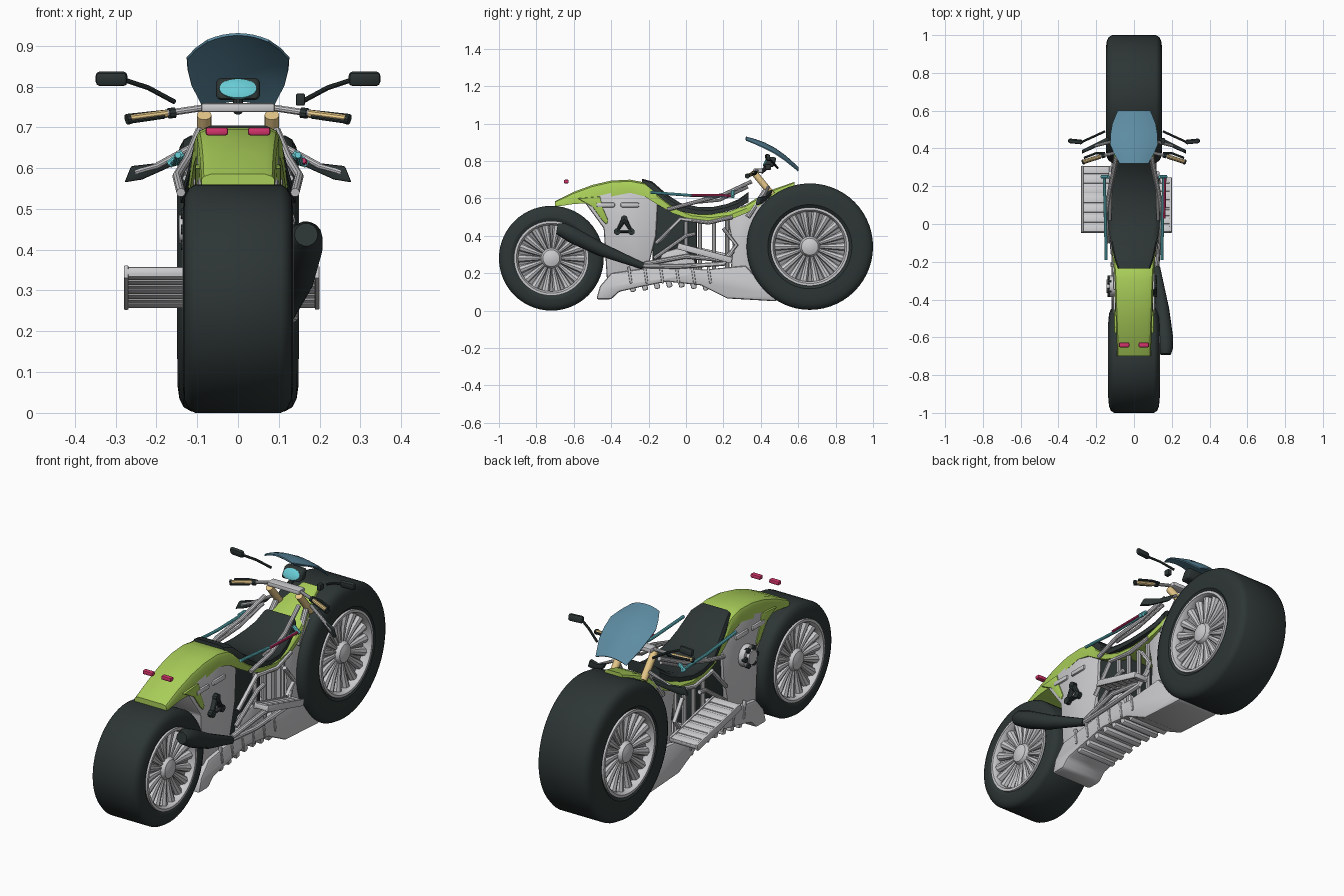
import bpy, bmesh, math
from mathutils import Vector

if "Cube" in bpy.data.objects:
    bpy.data.objects.remove(bpy.data.objects["Cube"])


def mat(name, r, g, b):
    m = bpy.data.materials.new(name)
    m.diffuse_color = (r, g, b, 1)
    m.use_nodes = True
    m.node_tree.nodes["Principled BSDF"].inputs["Base Color"].default_value = m.diffuse_color
    return m


BLACK = mat("rubber black", 0.026, 0.036, 0.035)
GREY = mat("silver grey", 0.60, 0.60, 0.62)
DARK = mat("shadow grey", 0.30, 0.30, 0.31)
GREEN = mat("lime green", 0.40, 0.62, 0.10)
GLASS = mat("slate blue", 0.11, 0.26, 0.36)
TEAL = mat("teal", 0.14, 0.60, 0.66)
RED = mat("crimson", 0.66, 0.035, 0.15)
TAN = mat("tan", 0.80, 0.58, 0.25)


def make(name, verts, faces, m):
    me = bpy.data.meshes.new(name)
    me.from_pydata(verts, [], faces)
    bm = bmesh.new()
    bm.from_mesh(me)
    bmesh.ops.recalc_face_normals(bm, faces=bm.faces)
    bm.to_mesh(me)
    bm.free()
    me.materials.append(m)
    ob = bpy.data.objects.new(name, me)
    bpy.context.collection.objects.link(ob)
    return ob


def bevel(ob, width, seg=2):
    b = ob.modifiers.new("bevel", 'BEVEL')
    b.width, b.segments, b.limit_method = width, seg, 'ANGLE'
    return ob


def loft(name, rings, m, closed=True, caps=True):
    n = len(rings[0])
    verts = [p for r in rings for p in r]
    faces = []
    for i in range(len(rings) - 1):
        for j in range(n if closed else n - 1):
            k = (j + 1) % n
            faces.append((i * n + j, i * n + k, (i + 1) * n + k, (i + 1) * n + j))
    if caps:
        faces += [tuple(range(n)), tuple(range(len(verts) - n, len(verts)))]
    return make(name, verts, faces, m)


def prism(name, outline, x0, x1, m, bev=0.012):
    """Side outline in (y, z) extruded across x."""
    return bevel(loft(name, [[(x, y, z) for y, z in outline] for x in (x0, x1)], m), bev)


def box(name, c, size, m, bev=0.006, rot=(0, 0, 0)):
    x, y, z = (s / 2 for s in size)
    ob = loft(name, [[(a, -y, -z), (a, y, -z), (a, y, z), (a, -y, z)] for a in (-x, x)], m)
    ob.location, ob.rotation_euler = c, rot
    return bevel(ob, bev) if bev else ob


def lathe(name, profile, c, m, n=56, closed=True):
    """Profile of (x, radius) turned around the x axis."""
    rings = []
    for i in range(n + 1):
        a = 2 * math.pi * i / n
        rings.append([(x, r * math.cos(a), r * math.sin(a)) for x, r in profile])
    ob = loft(name, rings, m, closed, False)
    bm = bmesh.new()
    bm.from_mesh(ob.data)
    bmesh.ops.remove_doubles(bm, verts=bm.verts, dist=1e-5)
    bmesh.ops.recalc_face_normals(bm, faces=bm.faces)
    bm.to_mesh(ob.data)
    bm.free()
    ob.location = c
    return ob


def tubes(name, paths, r, m, radii=None, res=3):
    cu = bpy.data.curves.new(name, 'CURVE')
    cu.dimensions, cu.bevel_depth, cu.bevel_resolution, cu.use_fill_caps = '3D', r, res, True
    for path in paths:
        sp = cu.splines.new('POLY')
        sp.points.add(len(path) - 1)
        for i, p in enumerate(path):
            sp.points[i].co = (*p, 1)
            sp.points[i].radius = radii[i] if radii else 1
    cu.materials.append(m)
    ob = bpy.data.objects.new(name, cu)
    bpy.context.collection.objects.link(ob)
    return ob


# Wheels: tyre, rim, dished disc, spokes and domed hub
def wheel(name, c, R, W, rim):
    half = [(.9, rim), (1, rim + .02), (1, R - .06), (.97, R - .03), (.9, R - .01), (.78, R)]
    prof = [(W * a, r) for a, r in half] + [(-W * a, r) for a, r in reversed(half)]
    lathe(name + "_tyre", prof, c, BLACK)
    disc = [(W * .76, rim), (W * .64, .12), (W * .64, 0), (-W * .64, 0), (-W * .64, .12), (-W * .76, rim)]
    lathe(name + "_disc", disc, c, DARK)
    spokes = []
    for s in (-1, 1):
        lathe(name + "_rim", [(s * W * .7, rim + .005), (s * W * 1.01, rim + .005), (s * W * 1.01, rim - .008),
                              (s * W * .9, rim - .018), (s * W * .7, rim - .018)], c, GREY)
        lathe(name + "_hub", [(s * W * .5, 0), (s * W * .5, .056), (s * W * .82, .055), (s * W * .93, .045),
                              (s * W * .98, .025), (s * W, 0)], c, GREY, 32, False)
        for i in range(18):
            a = 2 * math.pi * i / 18
            d = Vector((0, math.cos(a), math.sin(a)))
            spokes.append([Vector((s * W * x, 0, 0)) + d * r
                           for x, r in ((.76, .05), (.74, rim * .6), (.76, rim - .012))])
    tubes(name + "_spokes", spokes, .0165, GREY, [.55, 1, 1.4], 2).location = c


wheel("rear_wheel", (0, -.72, .28), .28, .135, .195)
wheel("front_wheel", (0, .662, .342), .338, .148, .205)


# Fender and body band, seat: rounded sections along y (y, top z, bottom z, half width)
def shell(name, sections, m):
    rings = []
    for y, t, b, w in sections:
        e = min(.022, (t - b) * .45)
        rings.append([(-w, y, b), (-w, y, t - e), (-w * .93, y, t - e * .4), (-w * .75, y, t),
                      (w * .75, y, t), (w * .93, y, t - e * .4), (w, y, t - e), (w, y, b)])
    return loft(name, rings, m)


shell("fender_body", [(-.70, .585, .555, .09), (-.6, .635, .57, .092), (-.5, .672, .575, .096),
                      (-.4, .695, .61, .1), (-.3, .7, .63, .102), (-.22, .685, .61, .108),
                      (-.15, .63, .565, .115), (-.07, .57, .52, .122), (.03, .525, .485, .128),
                      (.13, .515, .475, .128), (.23, .53, .485, .122), (.32, .565, .52, .112),
                      (.4, .615, .565, .1), (.47, .65, .605, .08), (.58, .688, .66, .05)], GREEN)
shell("seat", [(-.235, .705, .675, .085), (-.18, .69, .64, .105), (-.1, .62, .575, .122),
               (-.03, .575, .53, .135), (.06, .555, .515, .141), (.14, .553, .515, .138),
               (.22, .57, .53, .122), (.28, .595, .55, .105), (.335, .635, .58, .09)], BLACK)
prism("fender_edge", [(-.58, .6), (-.5, .555), (-.45, .485), (-.425, .46), (-.415, .48), (-.445, .55), (-.46, .61)],
      -.105, .105, GREEN, .004)

# Grey bodywork: rear panel, lower hull, neck and dark engine core
prism("rear_panel", [(-.55, .59), (-.44, .44), (-.42, .12), (-.22, .16), (-.16, .4), (-.15, .57),
                     (-.22, .63), (-.35, .66)], -.1, .1, GREY)
prism("lower_hull", [(-.48, .06), (-.4, .06), (-.36, .1), (-.25, .125), (-.1, .155), (.08, .135), (.22, .065),
                     (.48, .05), (.52, .08), (.4, .15), (.32, .24), (.1, .22), (-.12, .24), (-.4, .2), (-.46, .13)],
      -.118, .118, GREY)
prism("neck", [(.23, .1), (.38, .1), (.36, .4), (.45, .6), (.3, .56), (.22, .5), (.25, .35)],
      -.1, .1, GREY)
prism("engine_core", [(-.18, .2), (.06, .2), (.06, .5), (-.05, .52), (-.18, .58)], -.085, .085, BLACK, .01)
prism("engine_block", [(-.16, .2), (.07, .2), (.04, .29), (-.03, .34), (-.13, .31)], -.112, .112, GREY)
for i in range(9):
    y = -.29 + i * .065
    box("belly_rib", (0, y, .162 - abs(i - 3.5) * .008), (.22, .03, .07), GREY, .008, (.3, 0, 0))
for i in range(6):
    for s in (-1, 1):
        box("hull_fin", (s * .115, -.3 + i * .085, .19), (.018, .014, .09), GREY, .005, (.15, 0, 0))

# Frame tubes, struts and seat rails, mirrored
for s in (-1, 1):
    tubes("frame_tubes", [
        [(s * .112, -.16, .36), (s * .125, -.03, .49), (s * .13, .12, .47), (s * .12, .25, .5)],
        [(s * .105, -.17, .28), (s * .11, 0, .4), (s * .11, .05, .41)],
        [(s * .14, -.1, .54), (s * .15, .05, .58), (s * .125, .2, .62), (s * .095, .35, .69)],
        [(s * .12, .2, .44), (s * .125, .27, .35), (s * .12, .22, .29)]], .011, GREY)
    tubes("engine_struts", [[(s * .095, y, .22), (s * .095, y, .49)] for y in (.0, .075, .15, .22)], .012, GREY)
    tubes("seat_rail", [[(s * .128, .02, .575), (s * .122, .18, .59), (s * .09, .33, .66)]], .008, GREY)
    tubes("side_cable", [[(s * .147, -.19, .632), (s * .152, .05, .614), (s * .158, .26, .612)]], .008, TEAL)
    tubes("cable_tip", [[(s * .135, .25, .637), (s * .17, .25, .608)]], .01, TEAL)
    # Panel slots
    for y in (-.43, -.3):
        box("panel_slot", (s * .1, y, .565), (.02, .1, .025), GREY, .008)
tubes("red_cable", [[(.16, .03, .618), (.164, .24, .615)]], .007, RED)

# Right triangular knot and left pulley
tri = [(.108, -.33 + .044 * math.sin(a), .445 + .046 * math.cos(a)) for a in (0, 2.094, 4.189, 6.283)]
tubes("triangle_knot", [tri], .015, BLACK)
tubes("knot_bolts", [[(.1, y, z), (.122, y, z)] for _, y, z in tri[:3]], .018, BLACK)
lathe("left_pulley", [(-.1, 0), (-.1, .055), (-.13, .055), (-.13, .035), (-.145, .035), (-.145, 0)],
      (0, -.33, .45), GREY, 28, False)
tubes("pulley_bolts", [[(-.12, -.33 + .044 * math.cos(a), .45 + .044 * math.sin(a)),
                        (-.14, -.33 + .044 * math.cos(a), .45 + .044 * math.sin(a))]
                       for a in (k * math.pi / 3 for k in range(6))], .013, BLACK)

# Exhaust and its pipes
tubes("exhaust", [[(.167, -.69, .437), (.167, -.66, .432), (.163, -.6, .4), (.15, -.45, .325), (.12, -.23, .238)]],
      .044, BLACK, [.65, .9, 1, .82, .42], 5)
tubes("exhaust_pipes", [[(.12, -.24, .24), (.135, -.05, .235), (.135, .2, .25), (.12, .25, .32)],
                        [(.12, -.22, .25), (.135, 0, .29), (.125, .2, .27)]], .013, GREY)

# Sloping footboards made of a frame and slats
for name, x0, x1, y1 in (("left_board", -.28, -.12, .31), ("right_board", .12, .2, .25)):
    xc, w, L = (x0 + x1) / 2, x1 - x0, y1 + .05
    slope, yc, zc = math.atan2(-.08, L), (y1 - .05) / 2, .307
    box(name, (xc, yc, zc), (w, L, .016), GREY, .004, (slope, 0, 0))
    for i in range(7):
        t = (i + .5) / 7 - .5
        box(name + "_slat", (xc, yc + t * L, zc - t * .08), (w - .015, L / 7 * .8, .026), GREY, .005, (slope, 0, 0))
    for e in (x0 + .006, x1 - .006):
        box(name + "_edge", (e, yc, zc), (.012, L, .034), GREY, .004, (slope, 0, 0))

# Forks, handlebar, grips, mirrors and side wings
tubes("handlebar", [[(-.205, .352, .73), (-.085, .38, .748), (.085, .38, .748), (.205, .352, .73)]], .0085, GREY)
box("bar_clamp", (0, .385, .748), (.18, .05, .022), GREY)
for s in (-1, 1):
    tubes("fork", [[(s * .083, .37, .73), (s * .083, .46, .62)]], .018, TAN, None, 5)
    tubes("fork_lower", [[(s * .083, .43, .65), (s * .1, .33, .5)]], .014, GREY)
    tubes("grip", [[(s * .175, .359, .733), (s * .27, .329, .72)]], .0105, TAN)
    tubes("grip_stripe", [[(s * .18, .35, .726), (s * .27, .321, .713)]], .005, BLACK)
    tubes("grip_rings", [[(s * .155, .365, .736), (s * .17, .36, .734)],
                         [(s * .265, .33, .721), (s * .273, .327, .719)]], .0135, BLACK)
    tubes("brake_lever", [[(s * .155, .375, .74), (s * .2, .375, .735), (s * .265, .35, .728)]], .006, BLACK)
    tubes("mirror_arm", [[(s * .155, .49, .762), (s * .22, .46, .797), (s * .275, .435, .815)]], .006, BLACK)
    box("mirror", (s * .31, .437, .819), (.078, .022, .036), BLACK, .01, (.2, 0, s * .1))
    wing = [(.13, .645), (.2, .612), (.262, .605), (.278, .565), (.235, .572), (.15, .61)]
    bevel(loft("side_wing", [[(s * x, y + (.27 - x) * .5, z) for x, z in wing] for y in (.375, .395)], BLACK), .004)
    tubes("wing_stay", [[(s * .1, .44, .66), (s * .2, .415, .605), (s * .255, .39, .59)]], .008, GREY)
    # Tail lamps
    box("tail_lamp", (s * .052, -.64, .69), (.055, .026, .02), RED, .006)
box("bar_switch", (.153, .44, .768), (.022, .03, .03), BLACK, .004)

# Instrument pod with a tilted glowing dome
bevel(prism("instrument_pod", [(.412, .767), (.47, .767), (.485, .82), (.445, .822)], -.054, .054, BLACK, .012), .004)
rings = []
for k, d in ((1, -.003), (1, .003), (.7, .007), (.3, .009)):
    rings.append([(.046 * k * math.cos(a), .4285 + .0145 * k * math.sin(a) - d * .86,
                   .7945 + .0235 * k * math.sin(a) + d * .51) for a in (math.pi * i / 12 for i in range(24))])
loft("instrument_face", rings, TEAL)
tubes("pod_stem", [[(0, .45, .78), (0, .4, .74)]], .012, BLACK)

# Windshield: curved sheet
rows = [(.32, .928, .075), (.37, .914, .104), (.42, .896, .125), (.475, .867, .123), (.53, .828, .114), (.6, .765, .085)]
shield = loft("windshield", [[(w * u / 4, y, z - .026 * (u / 4) ** 2 * w / .12) for u in range(-4, 5)]
                             for y, z, w in rows], GLASS, False, False)
sol = shield.modifiers.new("thickness", 'SOLIDIFY')
sol.thickness, sol.offset = .006, 0

# Turn tubes into meshes and shade smooth by angle
bpy.ops.object.select_all(action='SELECT')
bpy.context.view_layer.objects.active = shield
bpy.ops.object.convert(target='MESH')
bpy.ops.object.shade_smooth_by_angle(angle=math.radians(35))
